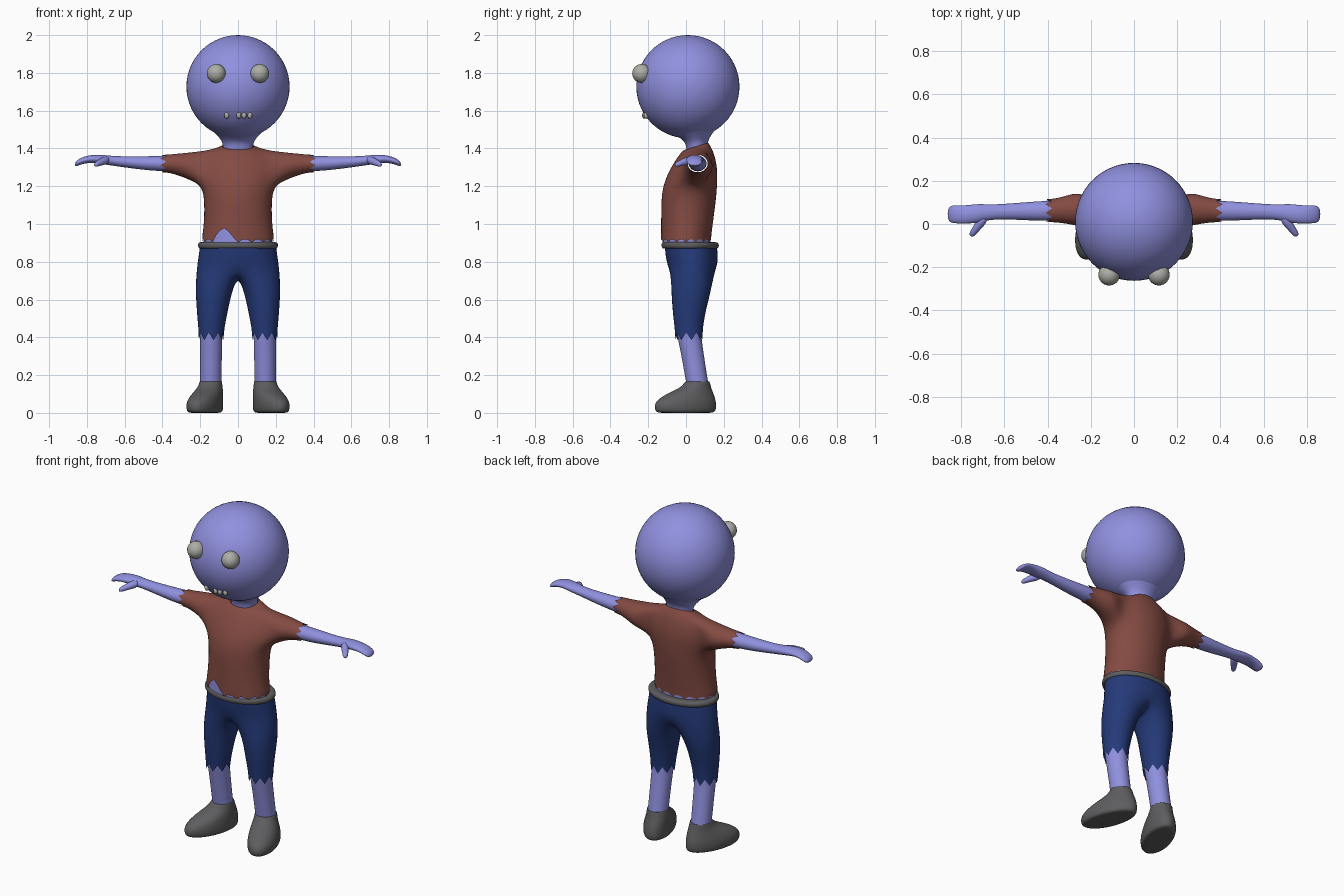
import bpy, bmesh
from math import sin, cos, pi, atan2, sqrt, radians
from mathutils import Vector, Matrix

if "Cube" in bpy.data.objects:
    bpy.data.objects.remove(bpy.data.objects["Cube"])


def material(name, rgb):
    m = bpy.data.materials.new(name)
    m.diffuse_color = (*rgb, 1)
    m.use_nodes = True
    m.node_tree.nodes["Principled BSDF"].inputs["Base Color"].default_value = m.diffuse_color
    return m


SKIN = material("skin", (0.28, 0.28, 0.74))
CLOTH = material("red_cloth", (0.23, 0.07, 0.055))
DENIM = material("blue_cloth", (0.018, 0.042, 0.19))
DARK = material("dark_grey", (0.11, 0.11, 0.115))
PALE = material("pale_grey", (0.42, 0.42, 0.39))


def finish(name, bm, mat, mirror=False, levels=2):
    bmesh.ops.delete(bm, geom=[v for v in bm.verts if not v.link_faces], context='VERTS')
    bmesh.ops.recalc_face_normals(bm, faces=bm.faces)
    me = bpy.data.meshes.new(name)
    bm.to_mesh(me)
    bm.free()
    ob = bpy.data.objects.new(name, me)
    bpy.context.collection.objects.link(ob)
    me.materials.append(mat)
    if mirror:
        ob.modifiers.new("mirror", 'MIRROR')
    if levels:
        ob.modifiers.new("smooth", 'SUBSURF').levels = levels
    bpy.context.view_layer.objects.active = ob
    for m in list(ob.modifiers):
        bpy.ops.object.modifier_apply(modifier=m.name)
    ob.data.shade_smooth()
    return ob


def ring(bm, c, u, v, n=8, ks=None):
    """Ellipse of cage points, enlarged so the subdivided limit has radii u, v."""
    f = 6 / (4 + 2 * cos(2 * pi / n))
    c, u, v = Vector(c), Vector(u) * f, Vector(v) * f
    return [bm.verts.new(c + u * cos(2 * pi * k / n) + v * sin(2 * pi * k / n))
            for k in (ks or range(n))]


def bridge(bm, a, b, closed=True, skip=()):
    for i in range(len(a) if closed else len(a) - 1):
        if i not in skip:
            j = (i + 1) % len(a)
            bm.faces.new((a[i], a[j], b[j], b[i]))


def loft(name, rings, mat, n=8, caps=(False, False), mirror=False):
    bm = bmesh.new()
    rs = [ring(bm, *r, n=n) for r in rings]
    for a, b in zip(rs, rs[1:]):
        bridge(bm, a, b)
    for r, cap in zip((rs[0], rs[-1]), caps):
        if cap:
            bm.faces.new(r)
    return finish(name, bm, mat, mirror)


def flat(z, cx, cy, rx, ry, rot=0):     # horizontal ring
    c, s = cos(rot), sin(rot)
    return (cx, cy, z), (rx * c, rx * s, 0), (-ry * s, ry * c, 0)


def upright(x, cy, cz, ry, rz):         # ring across an arm
    return (x, cy, cz), (0, ry, 0), (0, 0, rz)


def ball(name, centre, scale, mat, mirror=False, seg=24):
    bm = bmesh.new()
    bmesh.ops.create_uvsphere(bm, u_segments=seg, v_segments=seg // 2, radius=1,
                              matrix=Matrix.LocRotScale(Vector(centre), None, Vector(scale)))
    return finish(name, bm, mat, mirror, 0)


def ragged(ob, pick, axis, depth, period):
    """Pull an open hem into a row of pointed teeth."""
    a, b = [i for i in range(3) if i != axis]
    bm = bmesh.new()
    bm.from_mesh(ob.data)
    vs = [v for v in bm.verts if v.is_boundary and pick(v.co)]
    mid = sum((v.co for v in vs), Vector()) / len(vs)
    vs.sort(key=lambda v: atan2(v.co[b] - mid[b], v.co[a] - mid[a]))
    for i, v in enumerate(vs):
        v.co[axis] += depth * abs(2 * (i / period % 1) - 1)
    bm.to_mesh(ob.data)
    bm.free()


# Head, eyes and teeth
HC, HR = Vector((0, 0.01, 1.727)), 0.273
ball("head", HC, (HR, HR, HR), SKIN, seg=56)
ball("eyes", (0.115, -0.235, 1.797), (0.05, 0.05, 0.05), PALE, True)
for i, x in enumerate((-0.06, 0.004, 0.032, 0.063)):
    z = 1.575
    y = HC.y - sqrt(HR ** 2 - x ** 2 - (z - HC.z) ** 2)
    ball(f"tooth_{i + 1}", (x, y - 0.003, z), (0.013, 0.013, 0.018), PALE, seg=12)

# Neck and the strip of belly under the torn hem
loft("neck", [flat(1.37, 0, .06, .076, .054), flat(1.42, 0, .058, .079, .057),
              flat(1.45, 0, .05, .09, .068), flat(1.5, 0, .025, .14, .13)], SKIN, 12)
loft("belly", [flat(.87, 0, .004, .184, .128), flat(.93, 0, .002, .181, .126),
               flat(1.02, 0, .007, .171, .129)], SKIN, 12)

# Shirt: half torso cage with a sleeve growing out of the side, mirrored
bm = bmesh.new()
half = range(-3, 4)
rows = [ring(bm, *flat(*r), n=12, ks=half) for r in (
    (.925, 0, 0, .19, .132), (1.0, 0, .005, .18, .136), (1.1, 0, .012, .177, .143),
    (1.2, 0, .02, .185, .145), (1.3, 0, .043, .2, .124), (1.39, 0, .062, .15, .082),
    (1.412, 0, .058, .084, .06))]
for v in rows[-1]:                      # collar is higher at the back
    v.co.z += 0.3 * (v.co.y - 0.058)
for j in range(6):
    bridge(bm, rows[j], rows[j + 1], False, skip=(2, 3) if j in (3, 4) else ())
prev = [rows[j][k] for j, k in ((4, 4), (5, 4), (5, 3), (5, 2), (4, 2), (3, 2), (3, 3), (3, 4))]
for r in ((.255, .07, 1.306, .08, .072), (.32, .066, 1.316, .062, .056),
          (.38, .062, 1.32, .053, .046)):
    nxt = ring(bm, *upright(*r))
    bridge(bm, prev, nxt)
    prev = nxt
shirt = finish("shirt", bm, CLOTH, True)
ragged(shirt, lambda p: p.x > .3, 0, .03, 4)
ragged(shirt, lambda p: p.x < -.3, 0, -.03, 4)
ragged(shirt, lambda p: p.z < 1, 2, -.022, 3)
for v in shirt.data.vertices:           # large tear at the front
    lift = 0.07 * max(0, 1 - abs(v.co.x + .075) / .06)
    if v.co.y < 0 and v.co.z < 1.06:
        v.co.z += lift * (1.06 - v.co.z) / .14

# Forearms with mitten hands, and thumbs
loft("arms", [upright(*r) for r in (
    (.35, .062, 1.32, .047, .041), (.45, .06, 1.32, .045, .039), (.58, .058, 1.327, .036, .03),
    (.67, .055, 1.335, .034, .025), (.72, .05, 1.342, .044, .025), (.78, .043, 1.346, .042, .02),
    (.83, .045, 1.335, .042, .018), (.865, .046, 1.314, .036, .014))],
    SKIN, caps=(False, True), mirror=True)
along = Vector((.6, -.8, 0))
loft("thumbs", [((x, y, z), along.orthogonal().normalized() * r,
                 along.cross(along.orthogonal()).normalized() * r) for x, y, z, r in (
    (.69, .035, 1.34, .022), (.715, .0, 1.333, .021), (.738, -.03, 1.322, .016),
    (.758, -.058, 1.312, .012))], SKIN, caps=(True, True), mirror=True)

# Belt
loft("belt", [flat(.872, 0, .022, .185, .125), flat(.868, 0, .022, .207, .147),
              flat(.887, 0, .022, .214, .154), flat(.906, 0, .022, .207, .147),
              flat(.902, 0, .01, .175, .12)], DARK, 12)

# Trousers: half pelvis cage splitting into a leg, mirrored
bm = bmesh.new()
rows = [ring(bm, *flat(*r), n=12, ks=half) for r in (
    (.89, 0, .025, .2, .138), (.83, 0, .03, .208, .138), (.765, 0, .036, .218, .13))]
for a, b in zip(rows, rows[1:]):
    bridge(bm, a, b, False)
prev = rows[-1] + [bm.verts.new((0, .035, .70))]
for r in ((.65, .128, .028, .097, .106), (.53, .137, .015, .08, .085),
          (.425, .142, .015, .066, .072)):
    nxt = ring(bm, *flat(*r), ks=range(-3, 5))
    bridge(bm, prev, nxt)
    prev = nxt
trousers = finish("trousers", bm, DENIM, True)
ragged(trousers, lambda p: p.z < .6 and p.x > 0, 2, -.04, 4)
ragged(trousers, lambda p: p.z < .6 and p.x < 0, 2, -.04, 4)

# Lower legs
loft("lower_legs", [flat(.47, .141, .013, .06, .066), flat(.4, .142, .018, .059, .063),
                    flat(.3, .143, .036, .057, .059), flat(.13, .144, .064, .056, .058)],
     SKIN, mirror=True)

# Shoes, toes turned out
T = radians(20)
loft("shoes", [flat(.155, .144, .062, .05, .052), flat(.175, .144, .062, .06, .064),
               flat(.135, .146, .055, .064, .078, T), flat(.1, .162, .02, .075, .132, T),
               flat(.06, .176, -.003, .083, .17, T), flat(.02, .176, -.003, .083, .171, T),
               flat(0, .176, -.003, .075, .16, T), flat(0, .176, -.003, .045, .11, T)],
     DARK, 12, (False, True), True)
